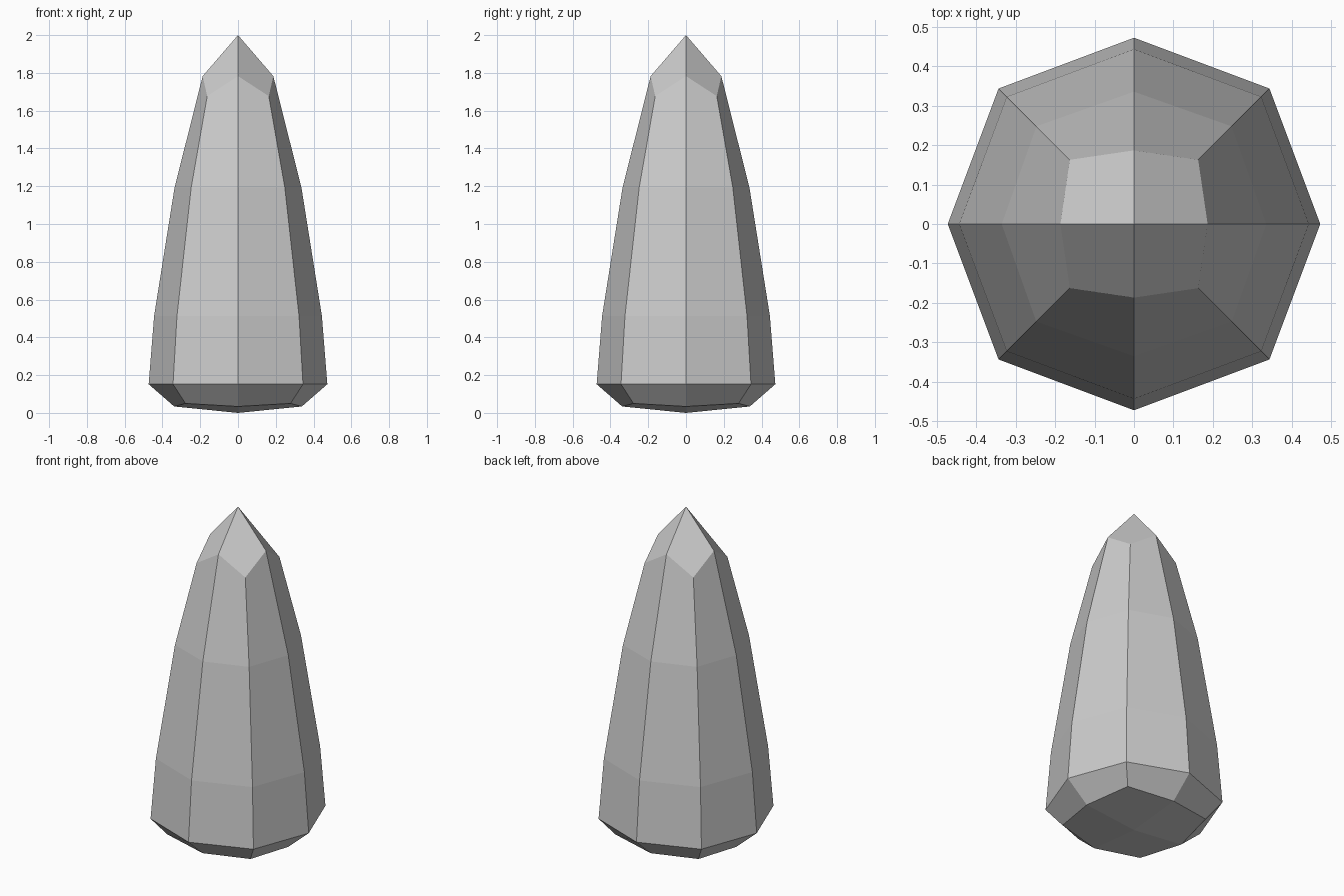
import bpy, bmesh

if "Cube" in bpy.data.objects:
    bpy.data.objects.remove(bpy.data.objects["Cube"])

# Ring profile, bottom to top: (axis distance, axis z, diagonal x=y, diagonal z)
RINGS = [
    (0.338, 0.034, 0.278, 0.050),
    (0.473, 0.152, 0.344, 0.152),
    (0.444, 0.514, 0.323, 0.514),
    (0.336, 1.192, 0.248, 1.192),
    (0.187, 1.783, 0.163, 1.677),
]
AXIS = [(1, 0), (0, 1), (-1, 0), (0, -1)]
DIAGONAL = [(1, 1), (-1, 1), (-1, -1), (1, -1)]


def add_ring(bm, axis_r, axis_z, diag_r, diag_z):
    """Eight vertices alternating between axis and diagonal corners."""
    ring = []
    for (ax, ay), (dx, dy) in zip(AXIS, DIAGONAL):
        ring.append(bm.verts.new((ax * axis_r, ay * axis_r, axis_z)))
        ring.append(bm.verts.new((dx * diag_r, dy * diag_r, diag_z)))
    return ring


def add_cap(bm, ring, z):
    """Four quads meeting in a central point."""
    tip = bm.verts.new((0, 0, z))
    for i in range(0, 8, 2):
        bm.faces.new((tip, ring[i], ring[i + 1], ring[(i + 2) % 8]))


bm = bmesh.new()
rings = [add_ring(bm, *r) for r in RINGS]

# Tapered sides
for low, high in zip(rings, rings[1:]):
    for i in range(8):
        j = (i + 1) % 8
        bm.faces.new((low[i], low[j], high[j], high[i]))

# Shallow base and pointed tip
add_cap(bm, rings[0], 0.0)
add_cap(bm, rings[-1], 2.0)
bmesh.ops.recalc_face_normals(bm, faces=bm.faces)

mesh = bpy.data.meshes.new("faceted_spike")
bm.to_mesh(mesh)
bm.free()
spike = bpy.data.objects.new("faceted_spike", mesh)
bpy.context.collection.objects.link(spike)
